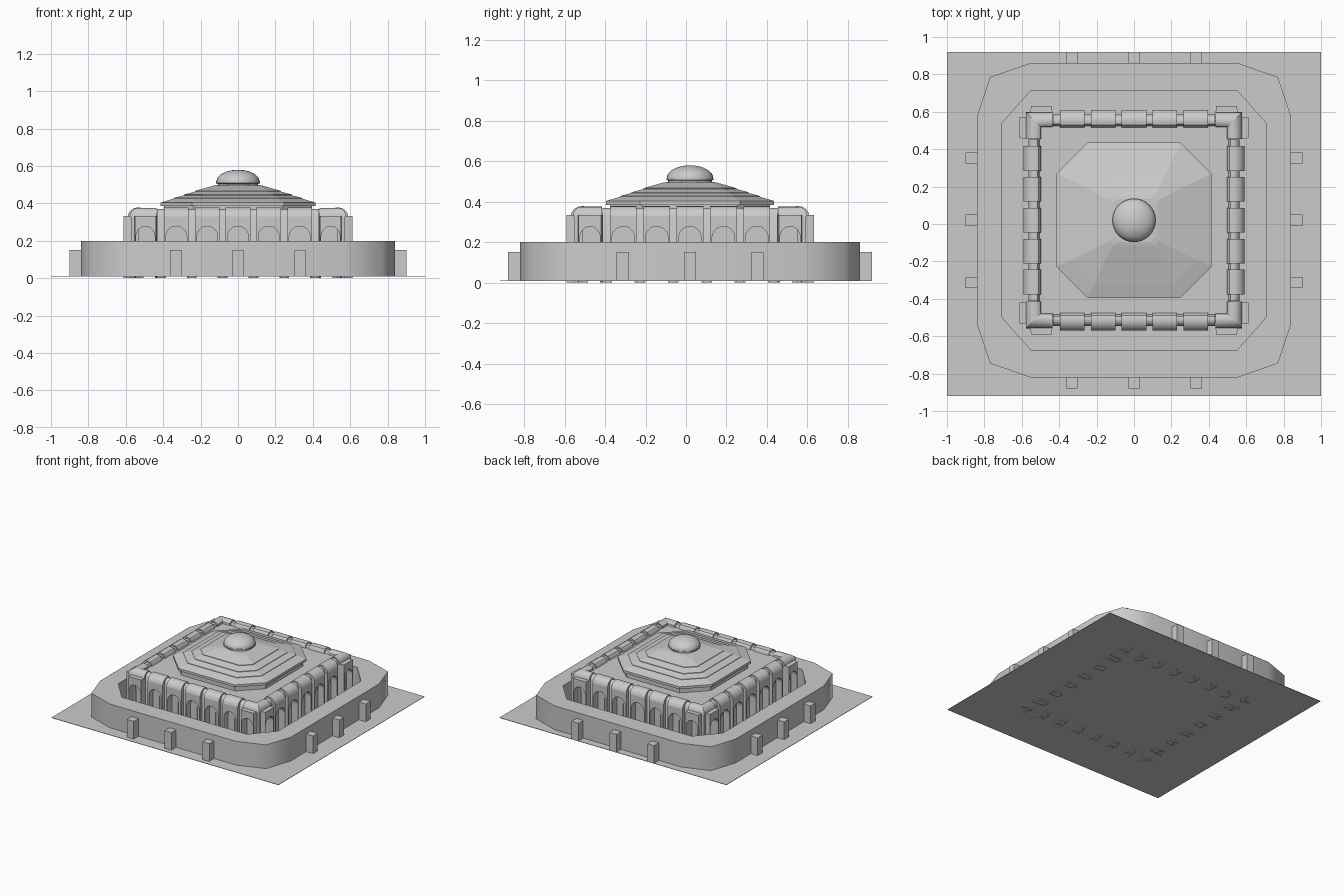
import bpy, bmesh, math
from mathutils import Matrix, Vector

if "Cube" in bpy.data.objects:
    bpy.data.objects.remove(bpy.data.objects["Cube"])

CY = 0.02      # building centre in y
PITCH = 0.165  # spacing of arcade bays


def finish(name, bm, smooth=False):
    bmesh.ops.recalc_face_normals(bm, faces=bm.faces)
    me = bpy.data.meshes.new(name)
    bm.to_mesh(me)
    bm.free()
    ob = bpy.data.objects.new(name, me)
    bpy.context.collection.objects.link(ob)
    if smooth:
        bpy.ops.object.select_all(action='DESELECT')
        ob.select_set(True)
        bpy.context.view_layer.objects.active = ob
        bpy.ops.object.shade_smooth_by_angle(angle=math.radians(35))
    return ob


def prism(bm, a, b):
    """Closed prism between two matching point lists."""
    va = [bm.verts.new(p) for p in a]
    vb = [bm.verts.new(p) for p in b]
    n = len(a)
    for i in range(n):
        j = (i + 1) % n
        bm.faces.new((va[i], va[j], vb[j], vb[i]))
    bm.faces.new(va)
    bm.faces.new(vb[::-1])


def side(k):
    return Matrix.Translation((0, CY, 0)) @ Matrix.Rotation(k * math.pi / 2, 4, 'Z')


def panel(bm, m, x, pts, d0, d1, taper=1.0):
    """Upright outline (x, z) extruded from depth d0 out to d1."""
    prism(bm, [m @ Vector((x + p, -d0, z)) for p, z in pts],
          [m @ Vector((x + p * taper, -d1, z)) for p, z in pts])


def sweep(bm, m, x, w, prof):
    """Section (depth, z) extruded along the side of the building."""
    prism(bm, [m @ Vector((x - w, -d, z)) for d, z in prof],
          [m @ Vector((x + w, -d, z)) for d, z in prof])


def loft(bm, rings, closed=False):
    vs = [[bm.verts.new(p) for p in r] for r in rings]
    n = len(rings[0])
    for i in range(len(vs) if closed else len(vs) - 1):
        a, b = vs[i], vs[(i + 1) % len(vs)]
        for j in range(n):
            k = (j + 1) % n
            bm.faces.new((a[j], a[k], b[k], b[j]))
    if not closed:
        bm.faces.new(vs[0][::-1])
        bm.faces.new(vs[-1])


def octagon(a, b, z):
    """Chamfered square: half size a, flat half length b."""
    pts = [(b, -a), (a, -b), (a, b), (b, a), (-b, a), (-a, b), (-a, -b), (-b, -a)]
    return [Vector((x, y + CY, z)) for x, y in pts]


# ground sheet
bm = bmesh.new()
prism(bm, [(x, y, 0.008) for x, y in ((-1, -.92), (1, -.92), (1, .92), (-1, .92))],
      [(x, y, 0.011) for x, y in ((-1, -.92), (1, -.92), (1, .92), (-1, .92))])
finish("ground_sheet", bm)

# surrounding ring block with open court
quarter = [(.555, .84), (.77, .765), (.84, .555)]
outer = (quarter[::-1] + [(-x, y) for x, y in quarter]
         + [(-x, -y) for x, y in quarter[::-1]] + [(x, -y) for x, y in quarter])
inner = [(.705, .52), (.55, .695), (-.55, .695), (-.705, .52),
         (-.705, -.52), (-.55, -.695), (.55, -.695), (.705, -.52)]
cu = bpy.data.curves.new("ring_block", 'CURVE')
cu.dimensions = '2D'
cu.fill_mode = 'BOTH'
cu.extrude = 0.095
for loop in (outer, inner):
    sp = cu.splines.new('POLY')
    sp.points.add(len(loop) - 1)
    for p, (x, y) in zip(sp.points, loop):
        p.co = (x, y, 0, 1)
    sp.use_cyclic_u = True
ob = bpy.data.objects.new("ring_block", cu)
ob.location = (0, CY, 0.105)
bpy.context.collection.objects.link(ob)
bpy.context.view_layer.objects.active = ob
ob.select_set(True)
bpy.ops.object.convert(target='MESH')

# buttress blocks on the outside
bm = bmesh.new()
for k in range(4):
    for x in (-.333, 0, .333):
        panel(bm, side(k), x, [(-.03, .01), (-.03, .152), (.03, .152), (.03, .01)], .835, .9)
finish("buttresses", bm)

# inner hall behind the arcade, with flat deck
bm = bmesh.new()
loft(bm, [octagon(.535, .5349, .01), octagon(.535, .5349, .345)])
finish("hall", bm)

# arcade: arched bays, piers, lunette doors
R, SPRING = .056, .222
arc = [(R * math.cos(math.pi * i / 14), SPRING + R * math.sin(math.pi * i / 14)) for i in range(15)]


def arch(w, top):
    return [(-w, 0), (-w, top), (w, top), (w, 0), (R, 0)] + arc + [(-R, 0)]


cap = [(.59, .33), (.586, .347), (.573, .364), (.553, .376), (.53, .379),
       (.51, .374), (.498, .36), (.495, .335)]
rib = [(.565, 0), (.565, .335), (.558, .354), (.545, .366), (.53, .37),
       (.515, .366), (.505, .35), (.505, 0)]
bays, piers, doors, caps, corners = [bmesh.new() for _ in range(5)]
lunette = [(.046 * math.cos(math.pi * i / 12), .212 + .046 * math.sin(math.pi * i / 12))
           for i in range(13)]
for k in range(4):
    m = side(k)
    for i in range(-3, 4):
        x = i * PITCH
        if abs(i) < 3:
            panel(bays, m, x, arch(.066, .33), .53, .59)
            sweep(caps, m, x, .066, cap)
        else:
            # projecting corner bays
            panel(corners, m, x, arch(.062, .334), .53, .612, .9)
        panel(doors, m, x, lunette, .53, .541)
        panel(doors, m, x, [(-.003, .01), (-.003, .212), (.003, .212), (.003, .01)], .53, .541)
    for i in range(6):
        sweep(piers, m, (i - 2.5) * PITCH, .02, rib)
    panel(corners, m, .561, [(-.012, 0), (-.012, .33), (.012, .33), (.012, 0)], .548, .573)
finish("arched_bays", bays)
finish("bay_roofs", caps, True)
finish("piers", piers, True)
finish("doors", doors)
finish("corner_bays", corners)

# mitred barrel roof at the four corners
bm = bmesh.new()
hip = [(.578, .328), (.576, .345), (.566, .362), (.55, .373), (.53, .376),
       (.512, .372), (.5, .36), (.495, .328)]
for k in range(4):
    m = side(k)
    for s in (1, -1):
        prism(bm, [m @ Vector((s * .435, -d, z)) for d, z in hip],
              [m @ Vector((s * d, -d, z)) for d, z in hip])
finish("corner_roofs", bm, True)

# stepped eight-sided main roof
bm = bmesh.new()
sections = [(.395, .235, .34), (.395, .235, .385), (.415, .247, .385), (.415, .247, .404),
            (.345, .217, .425), (.345, .217, .429), (.29, .19, .443), (.29, .19, .447),
            (.23, .162, .463), (.23, .162, .467), (.135, .11, .494), (.115, .09, .498)]
loft(bm, [octagon(*s) for s in sections])
finish("main_roof", bm)

# lantern drum and dome
bm = bmesh.new()
prof = [(.108, .485), (.108, .505), (.117, .508), (.117, .517)]
prof += [(.115 * math.cos(t), .517 + .063 * math.sin(t))
         for t in [math.pi / 2 * i / 8 for i in range(8)]] + [(.008, .58)]
loft(bm, [[Vector((r * math.cos(a), CY + r * math.sin(a), z))
           for a in [2 * math.pi * j / 32 for j in range(32)]] for r, z in prof])
finish("lantern_dome", bm, True)
